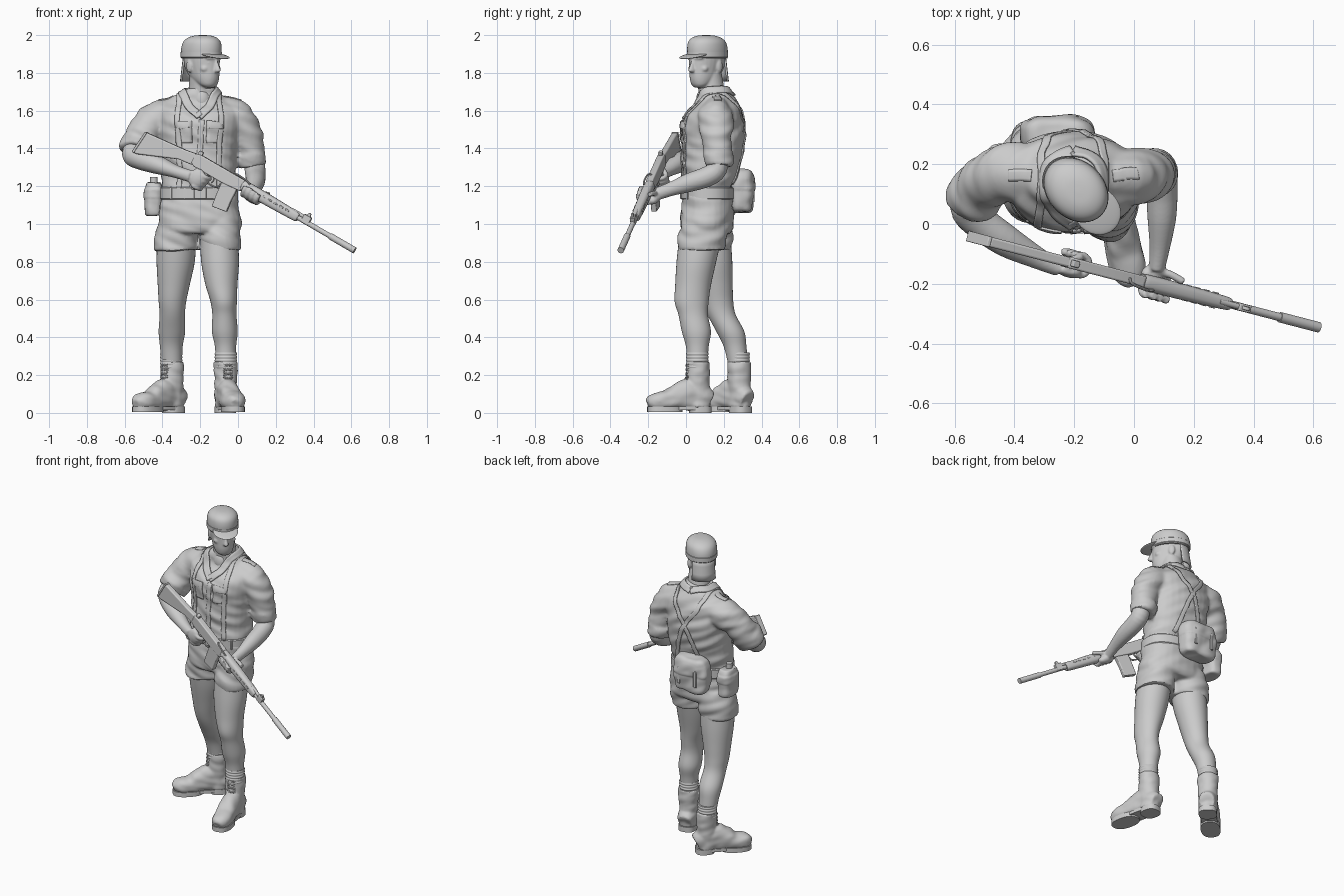
import bpy, bmesh, math
from mathutils import Vector, Matrix, noise
from mathutils.bvhtree import BVHTree

V, I4, CX = Vector, Matrix.Identity(4), -0.205

def from_bm(name, bm, M=I4, bevel=0):
    bmesh.ops.transform(bm, matrix=M, verts=bm.verts)
    bmesh.ops.recalc_face_normals(bm, faces=bm.faces)
    me = bpy.data.meshes.new(name)
    bm.to_mesh(me)
    bm.free()
    ob = bpy.data.objects.new(name, me)
    bpy.context.collection.objects.link(ob)
    if bevel:
        md = ob.modifiers.new("bevel", "BEVEL")
        md.width, md.segments = bevel, 3
    return ob

def mesh(name, verts, faces, M=I4, bevel=0):
    bm = bmesh.new()
    vs = [bm.verts.new(v) for v in verts]
    for f in faces:
        bm.faces.new([vs[i] for i in f])
    return from_bm(name, bm, M, bevel)

def spline(pts, m):
    """Catmull-Rom through points of any dimension."""
    P = [V(p) for p in pts]
    P = [P[0]] + P + [P[-1]]
    out = []
    for i in range(1, len(P) - 2):
        a, b, c, d = P[i-1:i+3]
        for k in range(m):
            t = k / m
            out.append((b*2 + (c-a)*t + (a*2 - b*5 + c*4 - d)*t*t + (b*3 - a - c*3 + d)*t**3) * 0.5)
    return out + [P[-2]]

def loft(name, secs, M=I4, flat=True, n=28, p=2, m=4, ref=None):
    """Skin of ellipses (x, y, z, a, b): horizontal, or square to the path."""
    S = spline(secs, m)
    C = [V(s[:3]) for s in S]
    d = (C[-1] - C[0]).normalized()
    ref = V(ref) if ref else (V((0, 1, 0)) if abs(d.z) > 0.7 else V((0, 0, 1)))
    verts, faces = [], []
    for i, s in enumerate(S):
        if flat:
            A, B = V((1, 0, 0)), V((0, 1, 0))
        else:
            t = (C[min(i+1, len(C)-1)] - C[max(i-1, 0)]).normalized()
            A = t.cross(ref).normalized()
            B = A.cross(t)
        for k in range(n):
            c, q = math.cos(2*math.pi*k/n), math.sin(2*math.pi*k/n)
            verts.append(C[i] + A*s[3]*math.copysign(abs(c)**(2/p), c) + B*s[4]*math.copysign(abs(q)**(2/p), q))
    for i in range(len(S)-1):
        for k in range(n):
            j = (k+1) % n
            faces.append((i*n+k, i*n+j, i*n+n+j, i*n+n+k))
    faces += [tuple(range(n)), tuple(range((len(S)-1)*n, len(S)*n))]
    return mesh(name, verts, faces, M)

def tube(name, pts, r, M=I4, n=16, **k):
    return loft(name, [tuple(q) + (r, r) for q in pts], M, False, n, **k)

def ball(name, c, size, M=I4, tilt=0):
    bm = bmesh.new()
    bmesh.ops.create_uvsphere(bm, u_segments=28, v_segments=16, radius=1)
    return from_bm(name, bm, M @ Matrix.Translation(c) @ Matrix.Rotation(tilt, 4, 'X') @ Matrix.Diagonal((*size, 1)))

def box(name, c, size, M=I4, bevel=0.004):
    bm = bmesh.new()
    bmesh.ops.create_cube(bm, size=1)
    return from_bm(name, bm, M @ Matrix.Translation(c) @ Matrix.Diagonal((*size, 1)), bevel)

def prism(name, pts, w, M, bevel=0.006):
    n = len(pts)
    vs = [(x, y, z) for y in (-w/2, w/2) for x, z in pts]
    fs = [tuple(range(n)), tuple(range(n, 2*n))] + [(i, (i+1) % n, n+(i+1) % n, n+i) for i in range(n)]
    return mesh(name, vs, fs, M, bevel)

def fuse(name, obs, voxel, smooth=4, amp=0, freq=(6, 6, 20)):
    """Blend closed parts into one skin, then push cloth folds into it."""
    bm = bmesh.new()
    for o in obs:
        bm.from_mesh(o.data)
        bpy.data.objects.remove(o)
    ob = from_bm(name, bm)
    ob.modifiers.new("r", "REMESH").voxel_size = voxel
    ob.modifiers.new("s", "SMOOTH").iterations = smooth
    me = bpy.data.meshes.new_from_object(ob.evaluated_get(bpy.context.evaluated_depsgraph_get()))
    ob.modifiers.clear()
    ob.data = me
    if amp:
        nor = [v.normal.copy() for v in me.vertices]
        for v, nn in zip(me.vertices, nor):
            x, y, z = v.co
            v.co += nn * amp * noise.noise((x*freq[0], y*freq[1], (z + 0.35*x)*freq[2]))
    return ob

# shirt with sleeves and rolled cuffs
torso = loft("torso", [(CX, .115, 1.12, .2, .13), (CX, .115, 1.2, .198, .135), (CX, .13, 1.3, .198, .152),
    (CX, .143, 1.42, .205, .165), (CX, .14, 1.52, .215, .168), (-.21, .155, 1.6, .22, .138),
    (-.21, .16, 1.66, .16, .1), (-.2, .15, 1.7, .095, .085), (-.195, .14, 1.72, .08, .078)], p=2.3)
sleeves = [loft("sleeve", s, flat=False) for s in (
    [(-.34, .17, 1.58, .1, .09), (-.43, .17, 1.555, .1, .093), (-.495, .14, 1.49, .092, .088), (-.535, .085, 1.4, .088, .085)],
    [(-.08, .16, 1.58, .1, .09), (0, .16, 1.55, .095, .093), (.05, .165, 1.45, .083, .081), (.075, .17, 1.33, .07, .07)])]
cuffs = [loft("cuff", s, flat=False) for s in (
    [(-.51, .11, 1.44, .092, .088), (-.523, .1, 1.42, .098, .093), (-.54, .075, 1.38, .09, .085)],
    [(.062, .168, 1.38, .076, .076), (.066, .169, 1.36, .081, .081), (.077, .172, 1.305, .07, .07)])]
shirt = fuse("shirt", [torso] + sleeves + cuffs, .0095, 5, .013)
bvh = BVHTree.FromObject(shirt, bpy.context.evaluated_depsgraph_get())

def strap(name, pts, w, off=.003, th=.007):
    """Webbing or cloth panel laid onto the shirt."""
    C = []
    for q in spline(pts, 8):
        co, nn, *_ = bvh.find_nearest(q)
        C.append((co, nn))
    verts, faces = [], []
    for i, (co, nn) in enumerate(C):
        t = C[min(i+1, len(C)-1)][0] - C[max(i-1, 0)][0]
        s = t.cross(nn).normalized()
        for k in range(5):
            q, qn, *_ = bvh.find_nearest(co + s * w * (k/4 - .5))
            verts.append(q + qn * off)
    for i in range(len(C)-1):
        faces += [(i*5+k, i*5+k+1, i*5+k+6, i*5+k+5) for k in range(4)]
    ob = mesh(name, verts, faces)
    md = ob.modifiers.new("thick", "SOLIDIFY")
    md.thickness, md.offset = th, 0
    return ob

# harness, pockets, collar
strap("placket", [(-.2, -.05, 1.2), (-.2, -.05, 1.4), (-.19, -.03, 1.56)], .028, .001)
for side, k in (("right", -1), ("left", 1)):
    def mx(x, y, z): return (CX + k*x, y, z)
    strap(side + "_harness", [mx(.11, -.02, 1.19), mx(.115, -.03, 1.42), mx(.11, .05, 1.64), mx(.1, .16, 1.69),
        mx(.08, .28, 1.6), mx(-.02, .32, 1.45), mx(-.1, .27, 1.2)], .026, .004)
    strap(side + "_pocket", [mx(.085, -.03, 1.43), mx(.085, -.03, 1.53)], .09, .001)
    strap(side + "_pocket_flap", [mx(.085, -.03, 1.505), mx(.085, -.02, 1.545)], .094, .004)
    strap(side + "_epaulette", [mx(.13, .16, 1.66), mx(.17, .165, 1.645), mx(.21, .165, 1.63)], .04, .001)
    strap(side + "_collar", [mx(-.003, -.01, 1.57), mx(.055, .03, 1.63), mx(.085, .09, 1.69), mx(.08, .19, 1.7),
        mx(0, .24, 1.69)], .044, .006, .01)
ball("open_neckline", (-.192, .088, 1.655), (.045, .034, .06))

# shorts, belt, pouches
fuse("shorts", [loft("hips", [(CX, .115, 1.17, .198, .13), (CX, .113, 1.08, .212, .138), (CX, .11, .98, .222, .138), (CX, .11, .95, .2, .12)], p=2.3),
    loft("leg_a", [(-.315, .13, 1.04, .1, .11), (-.325, .125, .95, .117, .122), (-.328, .122, .858, .115, .12)], p=2.2),
    loft("leg_b", [(-.1, .11, 1.04, .1, .12), (-.093, .09, .95, .107, .128), (-.095, .08, .862, .108, .125)], p=2.2)], .0095, 4, .012)
loft("belt", [(CX, .115, z, .201+d, .136+d) for z, d in ((1.13, 0), (1.135, .005), (1.19, .005), (1.195, 0))], p=2.3, n=48, m=1)
box("belt_buckle", (-.2, -.026, 1.163), (.065, .012, .06))
for i in range(5):
    box("belt_loop", (CX - .15 + .075*i, -.018 + 1.4*(.075*(i-2))**2, 1.163), (.012, .016, .065))
fuse("back_pouch", [
    loft("bag", [(-.255, .295, z, a, b) for z, a, b in ((1.063, .09, .04), (1.08, .112, .056), (1.15, .122, .062), (1.24, .118, .056), (1.275, .1, .045), (1.288, .07, .03))], p=3.2),
    loft("flap", [(-.255, .297, z, a, b) for z, a, b in ((1.185, .126, .066), (1.24, .124, .063), (1.278, .104, .05), (1.29, .07, .032))], p=3.2)],
    .007, 3, .012, (12, 12, 16))
for x in (-.315, -.195):
    box("pouch_strap", (x, .356, 1.17), (.02, .012, .11))
fuse("canteen_pouch", [
    loft("bottle", [(-.445, .19, z, r, r*1.5) for z, r in ((1.045, .035), (1.055, .045), (1.12, .049), (1.19, .047), (1.22, .036))], p=2.8),
    loft("cover", [(-.445, .19, z, .052, .077) for z in (1.14, 1.185)], p=2.8)], .006, 2, .006, (14, 14, 20))
tube("canteen_cap", [(-.445, .18, 1.21), (-.445, .18, 1.25)], .02)

# legs, socks and boots
legs = {"left": ([(-.1, .075, .92, .1, .112), (-.095, .055, .8, .1, .105), (-.088, .038, .68, .085, .095), (-.076, .03, .59, .07, .09),
                  (-.072, .038, .52, .064, .078), (-.07, .055, .43, .068, .077), (-.066, .06, .35, .056, .06), (-.065, .06, .25, .053, .053)], 12),
        "right": ([(-.325, .125, .92, .103, .112), (-.33, .14, .8, .101, .105), (-.34, .155, .68, .085, .092), (-.347, .168, .59, .073, .082),
                   (-.348, .188, .52, .067, .075), (-.35, .235, .43, .07, .074), (-.353, .26, .35, .06, .06), (-.35, .277, .25, .053, .052)], -45)}
for side, (secs, yaw) in legs.items():
    loft(side + "_leg", secs, n=36, m=6)
    x, y = secs[-1][:2]
    B = Matrix.Translation((x, y + .004, 0)) @ Matrix.Rotation(math.radians(yaw), 4, 'Z')
    loft(side + "_sock", [(0, -.004, .235 + .0085*i, .057 + .003*(i % 2), .057 + .003*(i % 2)) for i in range(11)], B)
    fuse(side + "_boot", [
        loft("shaft", [(0, 0, .272, .065, .063), (0, 0, .2, .062, .062), (0, 0, .12, .058, .064), (0, .002, .03, .058, .066)], B),
        loft("foot", [(0, .066, .065, .045, .05), (0, .03, .08, .056, .065), (0, -.04, .095, .056, .088), (0, -.1, .085, .058, .075),
            (0, -.16, .066, .061, .056), (0, -.21, .06, .06, .05), (0, -.25, .055, .048, .042), (0, -.272, .048, .024, .024)], B, False, p=2.3)],
        .0075, 5, .006, (14, 14, 25))
    loft(side + "_sole", [(0, -.18, z, .06, .094) for z in (0.004, .034)], B, p=2.4, m=1)
    loft(side + "_sole_waist", [(0, -.06, z, .05, .1) for z in (.014, .034)], B, p=3, m=1)
    loft(side + "_heel", [(0, .012, z, .055, .058) for z in (0, .034)], B, p=2.6, m=1)
    for i in range(6):
        z, fy = .13 + .023*i, (-.088, -.074, -.068, -.065, -.064, -.064)[i]
        for k in (-1, 1):
            tube(side + "_lace", [(-.026*k, fy + .01, z), (0, fy, z + .007), (.026*k, fy + .01, z + .014)], .0042, B, 8)

# head turned to its left, with cap
H = Matrix.Translation((-.193, .113, 0)) @ Matrix.Rotation(math.radians(45), 4, 'Z')
parts = [loft("skull", [(0, -.062, 1.722, .025, .02), (0, -.05, 1.738, .048, .048), (0, -.028, 1.77, .063, .08), (0, -.01, 1.81, .071, .1),
        (0, 0, 1.86, .078, .11), (0, 0, 1.92, .08, .112)], H, p=2.1),
    loft("nose", [(0, -.108, 1.803, .012, .018), (0, -.114, 1.812, .016, .026), (0, -.108, 1.84, .01, .02), (0, -.1, 1.872, .01, .014)], H),
    ball("chin", (0, -.074, 1.739), (.026, .018, .016), H), ball("lips", (0, -.098, 1.779), (.023, .01, .006), H),
    ball("lower_lip", (0, -.094, 1.768), (.019, .01, .006), H), ball("brow", (0, -.09, 1.88), (.058, .024, .014), H),
    loft("neck", [(-.195, .145, 1.64, .085, .075), (-.192, .135, 1.71, .07, .07), (-.19, .12, 1.8, .066, .068)])]
for k in (-1, 1):
    parts += [ball("ear", (.078*k, .015, 1.835), (.01, .02, .034), H), ball("cheek", (.042*k, -.068, 1.822), (.026, .022, .02), H),
              ball("eye", (.032*k, -.087, 1.852), (.016, .011, .007), H)]
fuse("head", parts, .0055, 4)
loft("cap_crown", [(0, .002, 1.875, .091, .117), (0, .002, 1.9, .094, .119), (0, 0, 1.935, .094, .118), (0, -.003, 1.965, .088, .108), (0, -.006, 1.985, .07, .086),
    (0, -.008, 1.997, .04, .05), (0, -.008, 2.0, .004, .005)], H, n=40)
loft("cap_band", [(0, .002, z, .091+d, .116+d) for z, d in ((1.88, .002), (1.883, .005), (1.91, .005), (1.913, .002))], H, n=40, m=1)
ball("cap_brim", (0, -.098, 1.893), (.076, .086, .009), H, math.radians(12))
flap = [((.085 + .01*v)*math.cos(a), (.108 + .01*v)*math.sin(a) + .01*v, 1.9 - .145*v)
        for v in (0, .35, .7, 1) for a in [math.radians(38 + 104*i/20) for i in range(21)]]
ob = mesh("cap_neck_flap", flap, [(r*21+i, r*21+i+1, r*21+i+22, r*21+i+21) for r in range(3) for i in range(20)], H)
ob.modifiers.new("thick", "SOLIDIFY").thickness = .01

# rifle: local x runs to the muzzle, z is its top
u = V((1, -.26, -.58)).normalized()
up = (V((0, 0, 1)) - u*u.z).normalized()
ly = up.cross(u)
R = Matrix.Translation((-.23, -.125, 1.352)) @ Matrix((u, ly, up)).transposed().to_4x4()
prism("rifle_stock", [(.01, .025), (-.06, .012), (-.29, -.012), (-.302, -.137), (-.288, -.14), (-.07, -.05), (.01, -.04)], .034, R, .01)
prism("butt_plate", [(-.287, -.01), (-.3, -.012), (-.312, -.138), (-.298, -.142)], .036, R, .003)
prism("rifle_receiver", [(0, .024), (.03, .03), (.3, .03), (.31, .02), (.31, -.032), (.19, -.042), (.02, -.042), (0, -.03)], .038, R)
prism("pistol_grip", [(.075, -.035), (.115, -.035), (.105, -.09), (.085, -.155), (.045, -.15), (.06, -.09)], .034, R, .01)
prism("magazine", [(.195, -.03), (.285, -.03), (.287, -.1), (.295, -.165), (.21, -.178), (.2, -.1)], .03, R, .005)
tube("trigger_guard", [(.11, 0, -.04), (.12, 0, -.075), (.15, 0, -.083), (.185, 0, -.075), (.195, 0, -.04)], .005, R, 8, ref=(0, 1, 0))
tube("trigger", [(.145, 0, -.04), (.15, 0, -.055), (.145, 0, -.072)], .004, R, 8, ref=(0, 1, 0))
box("rear_sight", (.02, 0, .036), (.025, .022, .022), R)
tube("carry_handle", [(.24, 0, .028), (.25, -.016, .038), (.31, -.024, .036), (.34, -.02, .026)], .005, R, 8)
loft("handguard", [(s, 0, 0, w, w*1.15) for s, w in ((.3, .023), (.32, .027), (.45, .027), (.62, .023), (.65, .019))], R, False, p=2.6)
for i in range(5):
    for k in (-1, 1):
        box("handguard_slot", (.44 + .036*i, .0245*k, .008), (.022, .006, .009), R, .002)
tube("barrel", [(.6, 0, 0), (.8, 0, 0), (.99, 0, 0)], .0135, R)
tube("gas_tube", [(.6, 0, .02), (.65, 0, .02), (.71, 0, .02)], .01, R)
box("gas_block", (.695, 0, .012), (.045, .026, .046), R)
prism("front_sight", [(.68, .03), (.71, .03), (.703, .052), (.692, .052)], .012, R, .002)
tube("flash_hider", [(.85, 0, 0), (.93, 0, 0), (1.005, 0, 0)], .0175, R, 20)

# arms and hands gripping the rifle
def arc(c, axis, r, a0, a1):
    out = []
    for i in range(6):
        a = math.radians(a0 + (a1-a0)*i/5)
        p, q = r*math.cos(a), r*math.sin(a)
        out.append((c[0], c[1]+p, c[2]+q) if axis == 'x' else (c[0]+p, c[1]+q, c[2]))
    return out
left = [loft("arm", [(.08, .17, 1.38, .055, .055), (.09, .165, 1.29, .053, .055), (.093, .11, 1.25, .054, .053), (.093, .02, 1.22, .05, .048),
        (.086, -.08, 1.185, .037, .034), (.076, -.15, 1.16, .034, .027)], flat=False, ref=(1, 0, 0)),
    ball("palm", (.37, .03, -.035), (.056, .036, .028), R), tube("thumb", [(.35, .045, -.02), (.395, .047, .005), (.445, .033, .026)], .013, R)]
left += [tube("finger", arc((.33 + .027*i, 0, -.003), 'x', .04, -30, -205 + 5*abs(i-1)), .0138, R, ref=(1, 0, 0)) for i in range(4)]
fuse("left_arm", left, .006, 2)
right = [loft("arm", [(-.53, .1, 1.42, .06, .06), (-.555, .055, 1.37, .06, .06), (-.52, .01, 1.345, .058, .056), (-.43, -.055, 1.315, .054, .05),
        (-.33, -.11, 1.278, .038, .034), (-.25, -.15, 1.252, .026, .032)], flat=False, ref=(0, 0, 1)),
    ball("palm", (.07, -.028, -.085), (.044, .022, .052), R), tube("thumb", [(.05, -.02, -.05), (.05, .01, -.045), (.085, .028, -.05)], .0125, R)]
right += [tube("finger", arc((.092 - .006*i, 0, -.058 - .024*i), 'z', .034, -100, 130), .0125, R, ref=(0, 0, 1)) for i in range(4)]
fuse("right_arm", right, .006, 2)

# smooth shading with sharp edges kept
bpy.ops.object.select_all(action='DESELECT')
for o in bpy.context.scene.objects:
    o.select_set(True)
    bpy.context.view_layer.objects.active = o
bpy.ops.object.shade_smooth_by_angle(angle=math.radians(40))
